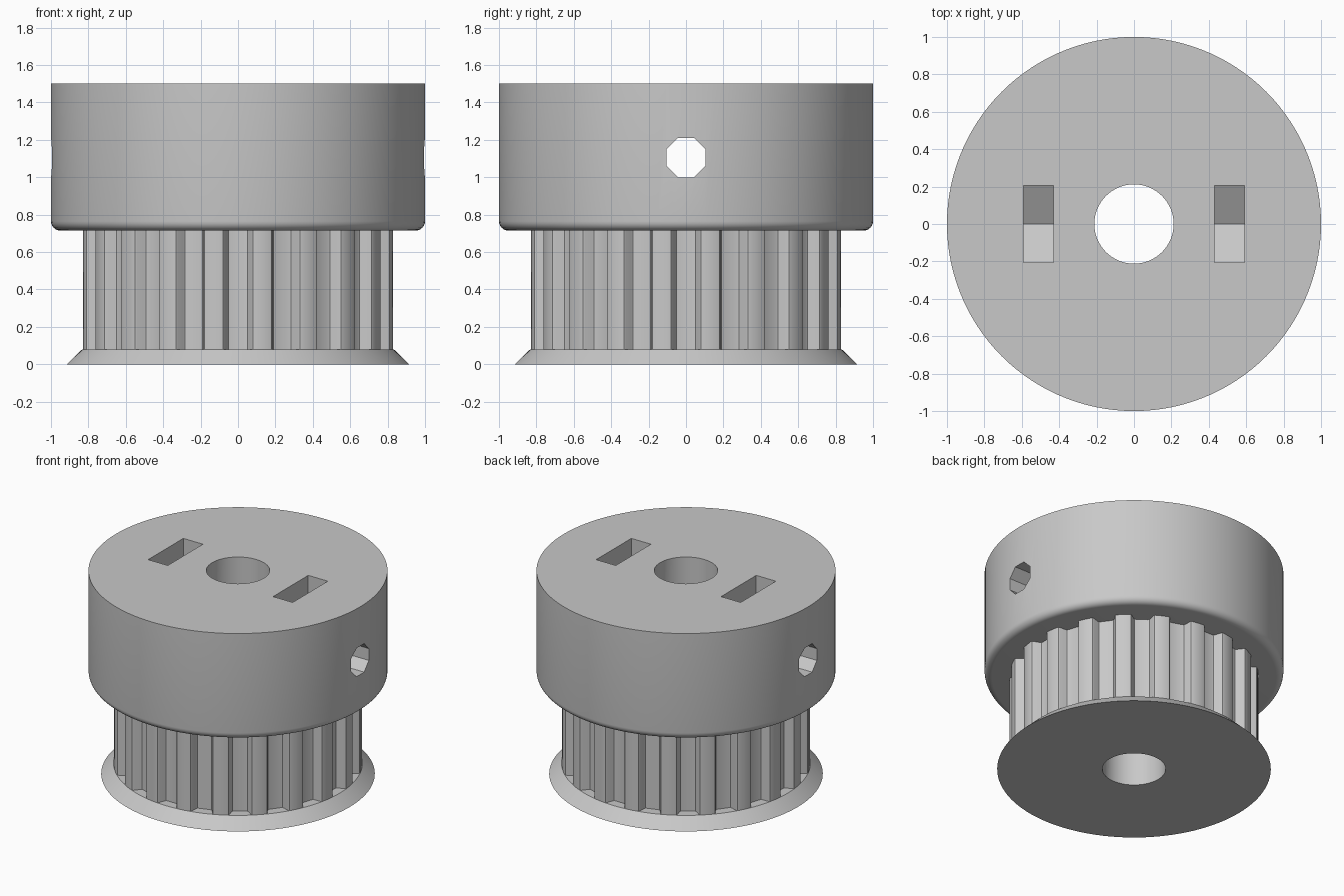
import bpy
import bmesh
import math
from mathutils import Matrix

cube = bpy.data.objects.get("Cube")
if cube:
    bpy.data.objects.remove(cube, do_unlink=True)

grey = bpy.data.materials.new("plain grey")
grey.use_nodes = True
GREY = (0.58, 0.58, 0.58, 1)
grey.diffuse_color = GREY
grey.node_tree.nodes["Principled BSDF"].inputs["Base Color"].default_value = GREY

TEETH = 20
TOOTH_R = 0.833
FLANGE_TOP = 0.08
HUB_BOTTOM = 0.715
TOP = 1.5
HOLE_Z = 1.105


def make_object(name, bm):
    bmesh.ops.recalc_face_normals(bm, faces=bm.faces)
    mesh = bpy.data.meshes.new(name)
    bm.to_mesh(mesh)
    bm.free()
    mesh.materials.append(grey)
    obj = bpy.data.objects.new(name, mesh)
    bpy.context.collection.objects.link(obj)
    return obj


def lathe(name, profile, sides=120):
    """Solid of revolution from (radius, z) points, with flat end caps."""
    bm = bmesh.new()
    rings = [[bm.verts.new((r * math.cos(i * math.tau / sides),
                            r * math.sin(i * math.tau / sides), z))
              for i in range(sides)] for r, z in profile]
    for a, b in zip(rings, rings[1:]):
        for i in range(sides):
            j = (i + 1) % sides
            bm.faces.new((a[i], a[j], b[j], b[i]))
    bm.faces.new(rings[0])
    bm.faces.new(rings[-1])
    return make_object(name, bm)


def prism(name, outline, start, end, matrix=Matrix()):
    """Extrude a 2D outline along z, then transform it."""
    bm = bmesh.new()
    face = bm.faces.new([bm.verts.new((x, y, start)) for x, y in outline])
    moved = bmesh.ops.extrude_face_region(bm, geom=[face])["geom"]
    verts = [v for v in moved if isinstance(v, bmesh.types.BMVert)]
    bmesh.ops.translate(bm, verts=verts, vec=(0, 0, end - start))
    bmesh.ops.transform(bm, matrix=matrix, verts=bm.verts)
    return make_object(name, bm)


def polygon(radius, sides, turn=0):
    return [(radius * math.cos(turn + i * math.tau / sides),
             radius * math.sin(turn + i * math.tau / sides)) for i in range(sides)]


def cut(obj, cutter):
    mod = obj.modifiers.new("cut", "BOOLEAN")
    mod.operation = "DIFFERENCE"
    mod.solver = "EXACT"
    mod.object = cutter
    bpy.context.view_layer.objects.active = obj
    bpy.ops.object.modifier_apply(modifier=mod.name)


# Hub with a rounded lower edge
ROUND = 0.05
corner = [(1 - ROUND + ROUND * math.sin(a), HUB_BOTTOM + ROUND - ROUND * math.cos(a))
          for a in (math.pi / 2 * i / 6 for i in range(7))]
hub = lathe("hub", corner + [(1, TOP)])

# Flared flange at the foot
flange = lathe("flange", [(0.915, 0), (TOOTH_R, FLANGE_TOP)])

# Toothed core: half groove as (half width, depth), mirrored and repeated
half_groove = [(0.088, 0), (0.079, 0.003), (0.072, 0.011), (0.056, 0.057),
               (0.050, 0.065), (0.040, 0.068)]
groove = [(-t, d) for t, d in half_groove] + half_groove[::-1]
outline = []
for k in range(TEETH):
    angle = k * math.tau / TEETH
    for t, d in groove:
        a = angle + math.asin(t / TOOTH_R)
        r = TOOTH_R - d
        # Keep the groove width constant with depth
        a = angle + math.asin(t / r)
        outline.append((r * math.cos(a), r * math.sin(a)))
    mid = angle + math.pi / TEETH
    outline.append((TOOTH_R * math.cos(mid), TOOTH_R * math.sin(mid)))
core = prism("toothed_core", outline, FLANGE_TOP, HUB_BOTTOM)

# Cutters: bore, cross hole for the screws, two nut slots with pointed floors
along_x = Matrix(((0, 0, 1, 0), (1, 0, 0, 0), (0, 1, 0, HOLE_Z), (0, 0, 0, 1)))
bore = prism("bore_cutter", polygon(0.212, 64), -0.2, TOP + 0.2)
cross = prism("screw_cutter", polygon(0.114, 8, math.pi / 8), -1.2, 1.2, along_x)
NUT = 0.205
nut_corner = NUT / math.sqrt(3)
slot = [(-NUT, 0.6), (-NUT, -nut_corner), (0, -2 * nut_corner),
        (NUT, -nut_corner), (NUT, 0.6)]
slots = [prism("nut_slot_cutter", slot, min(s * 0.43, s * 0.59),
               max(s * 0.43, s * 0.59), along_x) for s in (-1, 1)]

for part in (hub, core, flange):
    cut(part, bore)
for cutter in [cross] + slots:
    cut(hub, cutter)
for cutter in [bore, cross] + slots:
    bpy.data.objects.remove(cutter, do_unlink=True)

# Smooth curved walls, keep machined edges crisp
for part in (hub, core, flange):
    bpy.ops.object.select_all(action="DESELECT")
    part.select_set(True)
    bpy.context.view_layer.objects.active = part
    bpy.ops.object.shade_smooth_by_angle(angle=math.radians(30))
